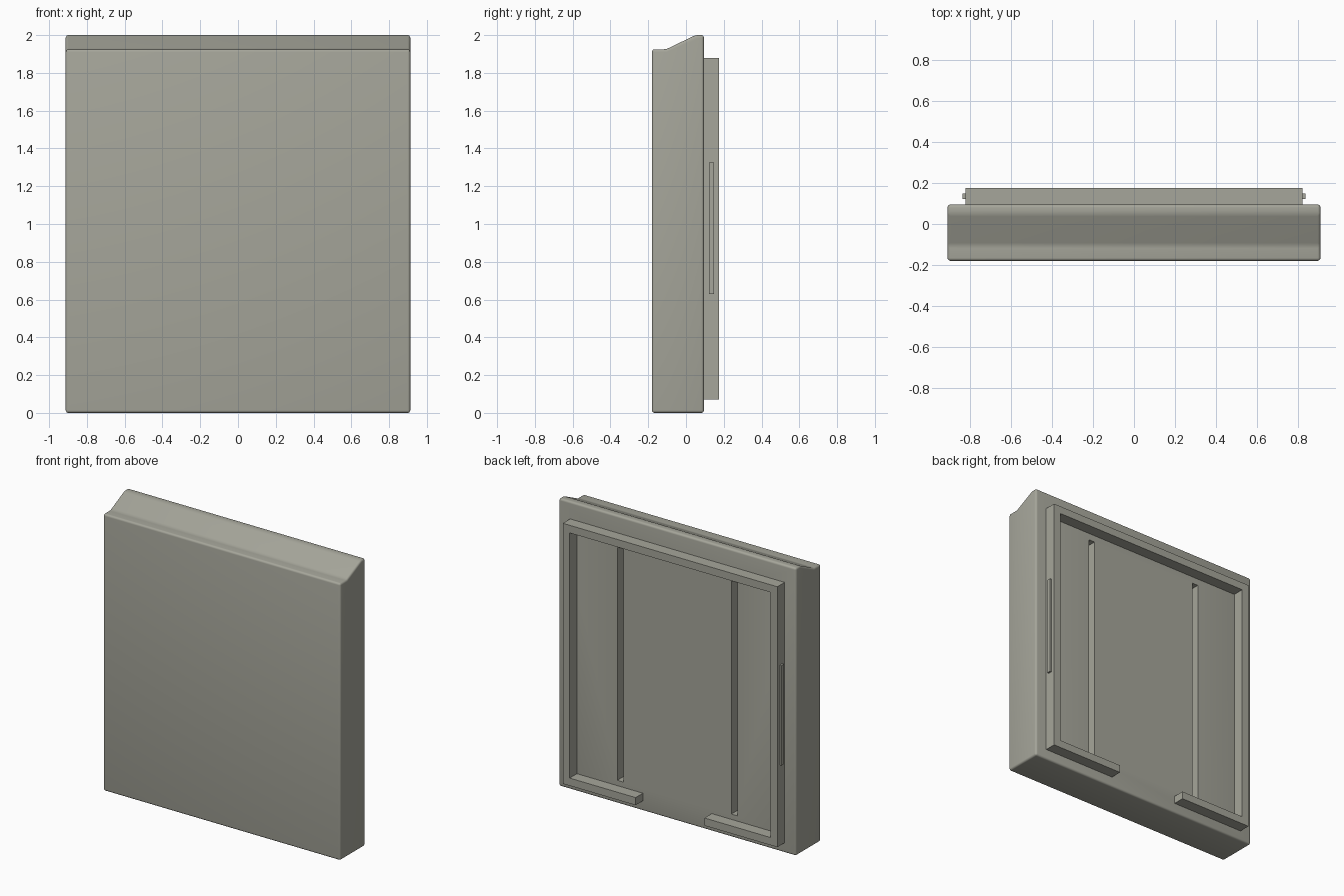
import bpy, bmesh, math
from mathutils import Vector

if "Cube" in bpy.data.objects:
    bpy.data.objects.remove(bpy.data.objects["Cube"])

mat = bpy.data.materials.new("warm_grey")
mat.diffuse_color = (0.38, 0.38, 0.325, 1)
mat.use_nodes = True
mat.node_tree.nodes["Principled BSDF"].inputs["Base Color"].default_value = mat.diffuse_color


def prism(name, points, offset):
    """Extrude a planar outline by offset."""
    bm = bmesh.new()
    face = bm.faces.new([bm.verts.new(p) for p in points])
    ext = bmesh.ops.extrude_face_region(bm, geom=[face])
    bmesh.ops.translate(bm, vec=Vector(offset),
                        verts=[g for g in ext["geom"] if isinstance(g, bmesh.types.BMVert)])
    bmesh.ops.recalc_face_normals(bm, faces=bm.faces)
    me = bpy.data.meshes.new(name)
    bm.to_mesh(me)
    bm.free()
    ob = bpy.data.objects.new(name, me)
    bpy.context.collection.objects.link(ob)
    me.materials.append(mat)
    return ob


def box(name, x, y, z):
    pts = [(x[0], y[0], z[0]), (x[1], y[0], z[0]), (x[1], y[0], z[1]), (x[0], y[0], z[1])]
    return prism(name, pts, (0, y[1] - y[0], 0))


BACK = 0.095  # rear face of the panel

# Panel body: side profile with a sloped top lip, rounded edges
profile = [(-0.18, 0), (BACK, 0), (BACK, 2.0), (0.05, 2.0), (-0.105, 1.925), (-0.18, 1.925)]
body = prism("panel_body", [(-0.912, y, z) for y, z in profile], (1.824, 0, 0))
bevel = body.modifiers.new("rounded_edges", "BEVEL")
bevel.width = 0.014
bevel.segments = 4
bevel.limit_method = "ANGLE"
bevel.angle_limit = math.radians(15)

# Two long slots cut into the rear face
for side, x in (("right", (0.415, 0.462)), ("left", (-0.462, -0.415))):
    cutter = box("slot_cutter_" + side, x, (BACK - 0.09, BACK + 0.03), (0.16, 1.78))
    cutter.hide_render = True
    cutter.hide_set(True)
    cut = body.modifiers.new("slot_" + side, "BOOLEAN")
    cut.operation = "DIFFERENCE"
    cut.solver = "EXACT"
    cut.object = cutter

bpy.context.view_layer.objects.active = body
body.select_set(True)
for m in [m.name for m in body.modifiers]:
    bpy.ops.object.modifier_apply(modifier=m)
bpy.ops.object.shade_smooth_by_angle(angle=math.radians(30))

# Rear rim: rectangular frame, open in the middle of the bottom side
W, T, GAP, LO, HI = 0.825, 0.053, 0.265, 0.07, 1.88
half = [(GAP, LO), (W, LO), (W, HI)]
inner = [(W - T, HI - T), (W - T, LO + T), (GAP, LO + T)]
outline = half + [(-x, z) for x, z in reversed(half)]
outline += [(-x, z) for x, z in reversed(inner)] + inner
prism("rear_rim", [(x, BACK - 0.005, z) for x, z in outline], (0, 0.085, 0))

# Snap ridges on both outer sides of the rim
for side, s in (("right", 1), ("left", -1)):
    box("snap_ridge_" + side, sorted((s * (W - 0.005), s * 0.838)), (0.122, 0.148), (0.63, 1.325))
